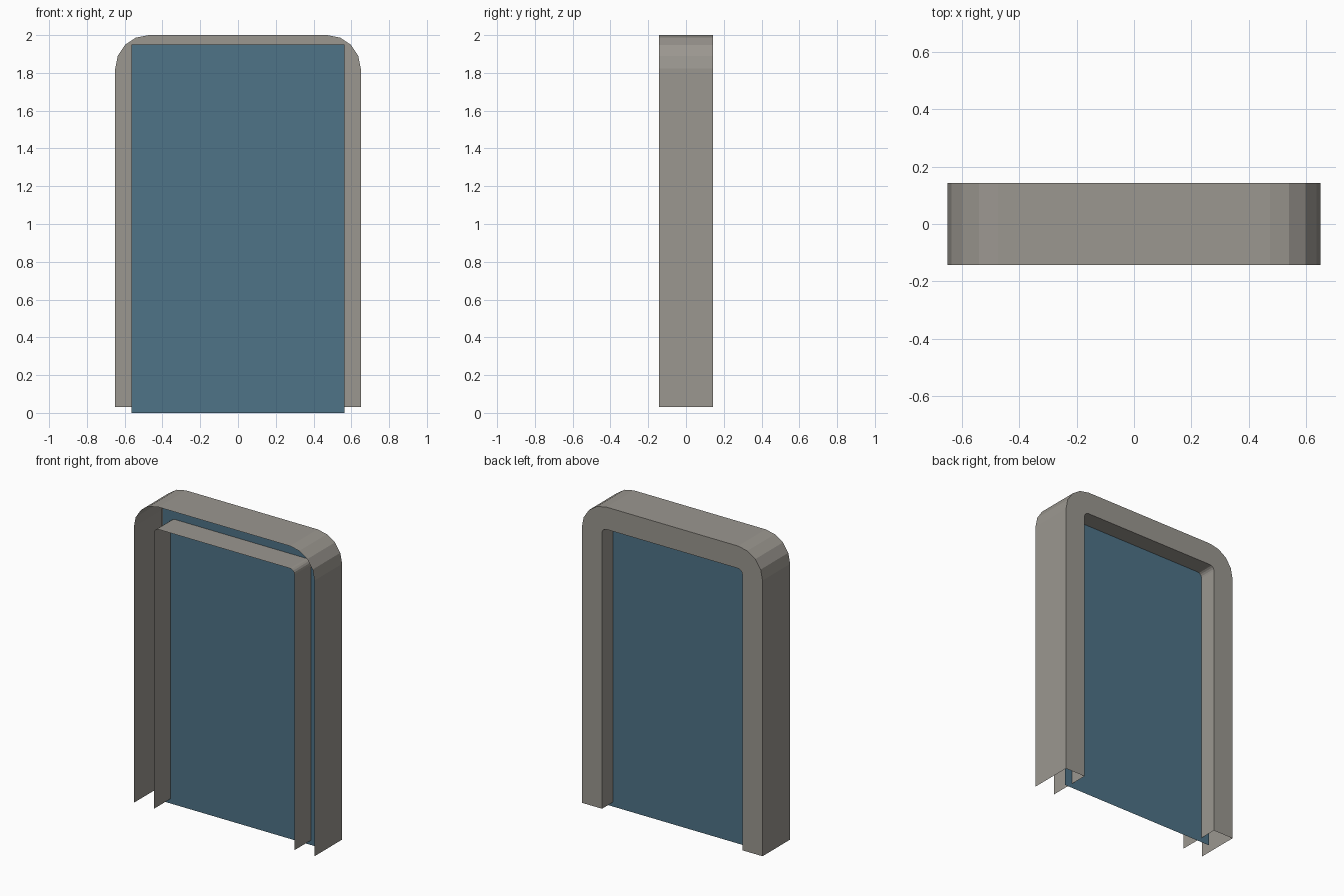
import bpy, bmesh
from math import sin, cos, pi

cube = bpy.data.objects.get("Cube")
if cube:
    bpy.data.objects.remove(cube)

HALF_W, TOP, BOTTOM = 0.65, 2.0, 0.03      # outer frame outline
RADIUS, STEPS = 0.177, 4                   # rounded upper corners
FACE, HALF_D = 0.145, 0.142                # frame face width and half depth
PANEL_W, PANEL_TOP, PANEL_Y = 0.563, 1.95, 0.027


def srgb(*rgb):
    return [((c / 255 + 0.055) / 1.055) ** 2.4 for c in rgb] + [1.0]


def material(name, color):
    mat = bpy.data.materials.new(name)
    mat.use_nodes = True
    mat.diffuse_color = color
    mat.node_tree.nodes["Principled BSDF"].inputs["Base Color"].default_value = color
    return mat


def finish(name, bm, mat):
    mesh = bpy.data.meshes.new(name)
    bm.to_mesh(mesh)
    bm.free()
    mesh.materials.append(mat)
    obj = bpy.data.objects.new(name, mesh)
    bpy.context.collection.objects.link(obj)
    return obj


def arch(inset):
    """Arch outline from the right foot over the top to the left foot."""
    r = RADIUS - inset
    cx, cz = HALF_W - RADIUS, TOP - RADIUS
    angles = [i * pi / 2 / STEPS for i in range(STEPS + 1)]
    half = [(HALF_W - inset, BOTTOM)] + [(cx + r * cos(a), cz + r * sin(a)) for a in angles]
    return half + [(-x, z) for x, z in reversed(half)]


# Door frame: a thin channel, open to the front and at the feet
bm = bmesh.new()
rails = []
for inset, y in ((0, -HALF_D), (0, HALF_D), (FACE, HALF_D), (FACE, -HALF_D)):
    rails.append([bm.verts.new((x, y, z)) for x, z in arch(inset)])
for a, b in zip(rails, rails[1:]):
    for i in range(len(a) - 1):
        bm.faces.new((a[i], b[i], b[i + 1], a[i + 1]))
finish("door_frame", bm, material("warm grey", srgb(155, 151, 144)))

# Door panel: a single sheet held inside the channel
bm = bmesh.new()
bm.faces.new([bm.verts.new((x, PANEL_Y, z)) for x, z in (
    (-PANEL_W, 0), (PANEL_W, 0), (PANEL_W, PANEL_TOP), (-PANEL_W, PANEL_TOP))])
finish("door_panel", bm, material("slate blue", srgb(78, 115, 135)))
